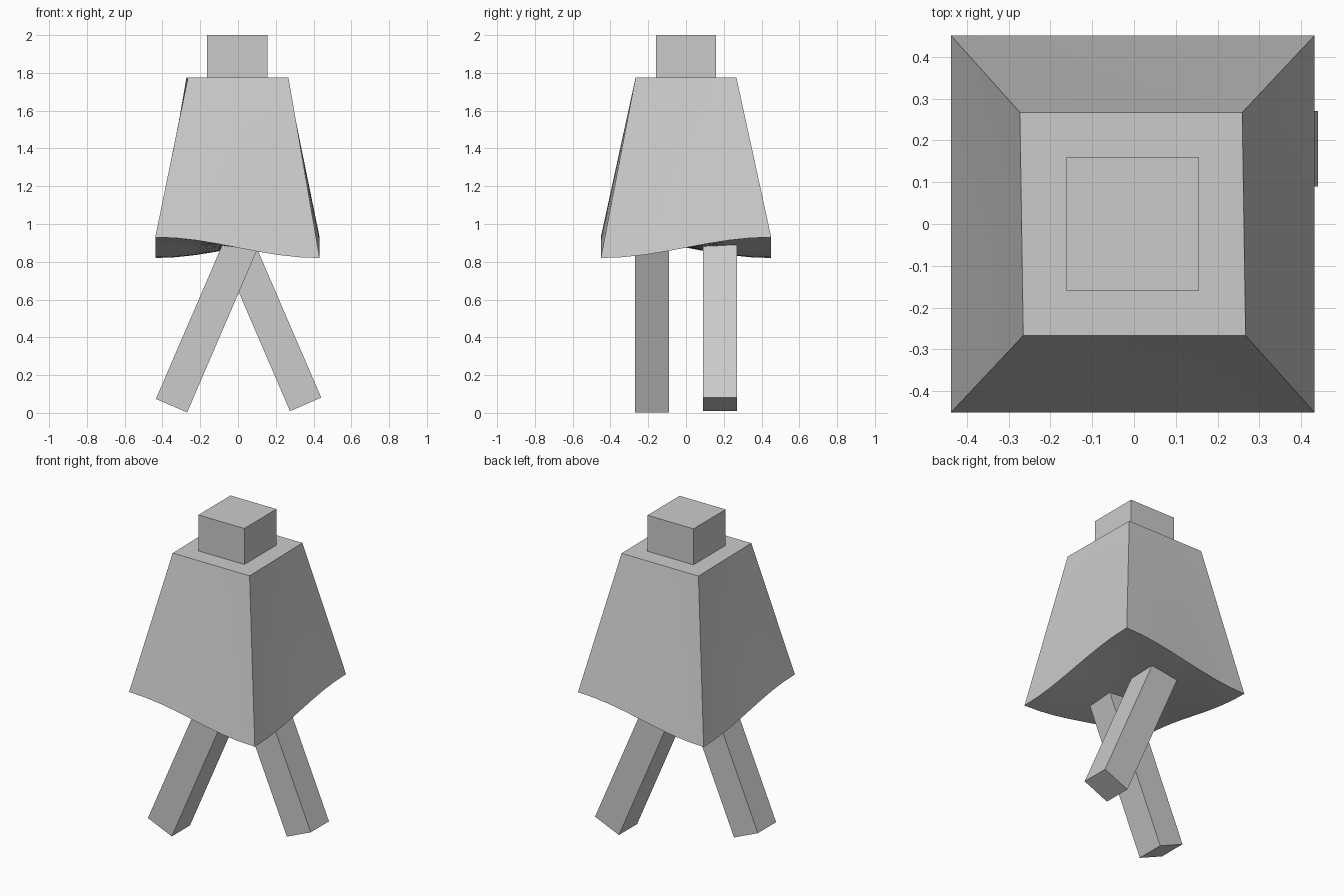
import bpy, bmesh
from math import sin, pi, radians
from mathutils import Matrix, Vector

default = bpy.data.objects.get("Cube")
if default:
    bpy.data.objects.remove(default, do_unlink=True)

grey = bpy.data.materials.new("plain_grey")
grey.use_nodes = True
colour = (0.6, 0.6, 0.6, 1)
grey.diffuse_color = colour
grey.node_tree.nodes["Principled BSDF"].inputs["Base Color"].default_value = colour


def make_object(name, bm):
    bmesh.ops.recalc_face_normals(bm, faces=bm.faces)
    mesh = bpy.data.meshes.new(name)
    bm.to_mesh(mesh)
    bm.free()
    mesh.materials.append(grey)
    obj = bpy.data.objects.new(name, mesh)
    bpy.context.collection.objects.link(obj)
    return obj


def box(name, size, centre, tilt=0):
    """Box tilted about the y axis, with its origin at its centre."""
    bm = bmesh.new()
    bmesh.ops.create_cube(bm, size=1)
    bmesh.ops.scale(bm, vec=size, verts=bm.verts)
    obj = make_object(name, bm)
    obj.matrix_world = Matrix.Translation(centre) @ Matrix.Rotation(tilt, 4, 'Y')
    return obj


def lerp(a, b, t):
    return a + (b - a) * t


# Flared cloak: a subdivided box with a saddle-shaped hem
bm = bmesh.new()
bmesh.ops.create_cube(bm, size=2)
bmesh.ops.subdivide_edges(bm, edges=bm.edges, cuts=7, use_grid_fill=True)
for vert in bm.verts:
    u, v, w = vert.co
    t = (w + 1) / 2
    hem = 0.875 + 0.055 * sin(u * pi / 2) * sin(v * pi / 2)
    vert.co = (u * lerp(0.435, 0.266, t) - 0.003 - 0.004 * v * t,
               v * lerp(0.451, 0.267, t),
               lerp(hem, 1.775, t))
cloak = make_object("cloak", bm)
bpy.context.view_layer.objects.active = cloak
cloak.select_set(True)
bpy.ops.object.shade_smooth_by_angle(angle=radians(30))

# Head block
box("head", (0.318, 0.318, 0.26), (-0.004, 0, 1.87))

# Striding legs: the front one leans to the right, the back one to the left
length, lean = 1.04, radians(23.3)
for name, side, foot in (("front_leg", -1, Vector((-0.352, -0.18, 0.038))),
                         ("back_leg", 1, Vector((0.358, 0.18, 0.045)))):
    tilt = -side * lean
    up = Matrix.Rotation(tilt, 3, 'Y') @ Vector((0, 0, 1))
    box(name, (0.18, 0.18, length), foot + up * length / 2, tilt)
